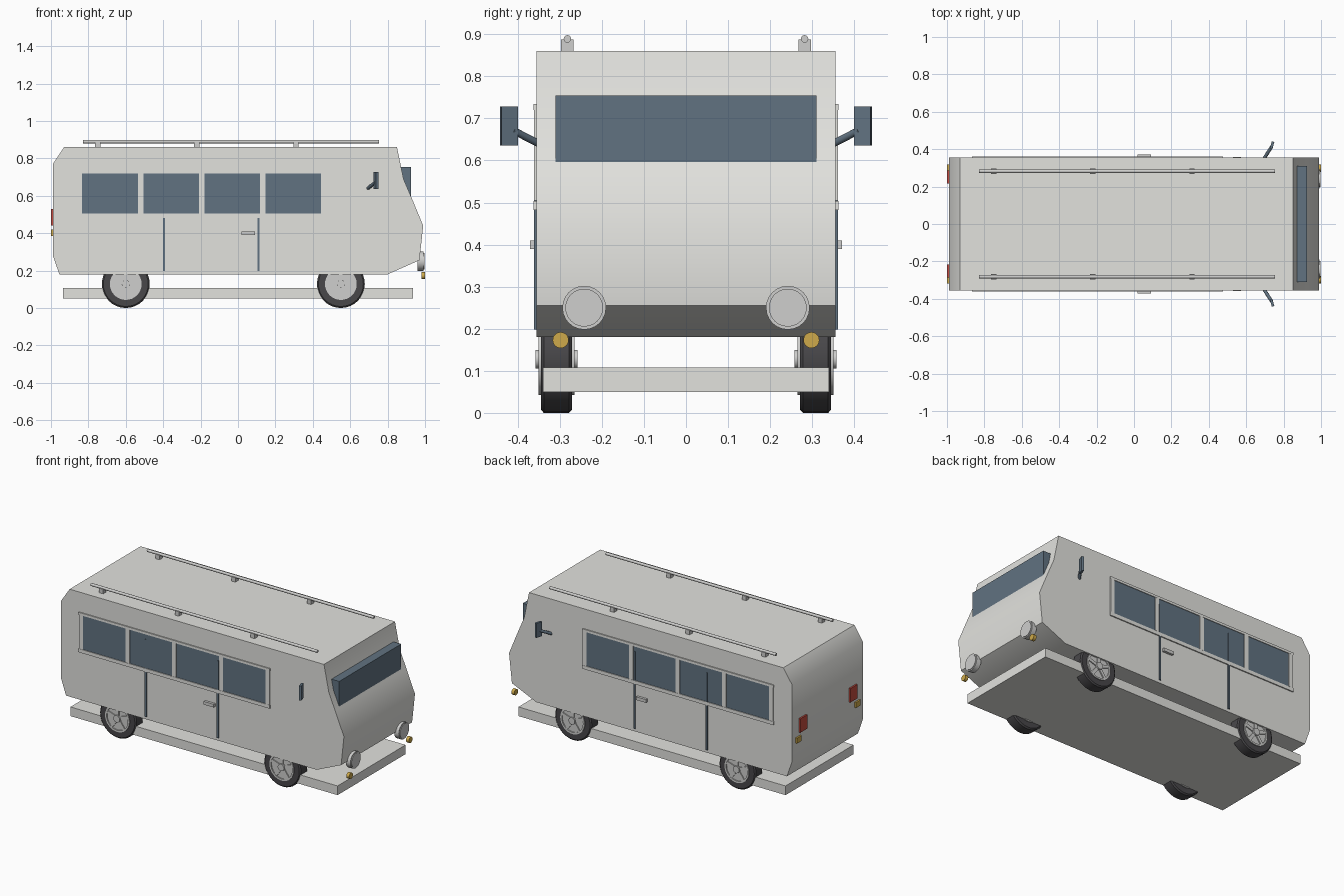
import bpy, bmesh, math
from mathutils import Vector, Matrix

old = bpy.data.objects.get("Cube")
if old:
    bpy.data.objects.remove(old)


def material(name, r, g, b):
    m = bpy.data.materials.new(name)
    m.use_nodes = True
    m.diffuse_color = (r, g, b, 1)
    m.node_tree.nodes["Principled BSDF"].inputs["Base Color"].default_value = (r, g, b, 1)
    return m


PAINT = material("body paint", 0.76, 0.76, 0.73)
GLASS = material("blue glass", 0.12, 0.17, 0.22)
RUBBER = material("tyre rubber", 0.065, 0.063, 0.068)
SILVER = material("silver trim", 0.62, 0.62, 0.61)
AMBER = material("amber lamp", 0.62, 0.40, 0.07)
RED = material("red lamp", 0.55, 0.07, 0.05)


def finish(name, bm, mat, smooth=False):
    bmesh.ops.recalc_face_normals(bm, faces=bm.faces)
    mesh = bpy.data.meshes.new(name)
    bm.to_mesh(mesh)
    bm.free()
    mesh.materials.append(mat)
    ob = bpy.data.objects.new(name, mesh)
    bpy.context.collection.objects.link(ob)
    if smooth:
        bpy.ops.object.select_all(action="DESELECT")
        ob.select_set(True)
        bpy.context.view_layer.objects.active = ob
        bpy.ops.object.shade_smooth_by_angle(angle=math.radians(35))
    return ob


def box(name, center, size, mat, rot=None):
    bm = bmesh.new()
    m = Matrix.Translation(center) @ (rot or Matrix()) @ Matrix.Diagonal((*size, 1))
    bmesh.ops.create_cube(bm, size=1, matrix=m)
    return finish(name, bm, mat)


def rod(name, a, b, radius, mat, sides=24):
    a, b = Vector(a), Vector(b)
    d = b - a
    m = Matrix.Translation((a + b) / 2) @ d.to_track_quat("Z", "Y").to_matrix().to_4x4()
    bm = bmesh.new()
    bmesh.ops.create_cone(bm, cap_ends=True, segments=sides, radius1=radius,
                          radius2=radius, depth=d.length, matrix=m)
    return finish(name, bm, mat, True)


def lathe(name, profile, center, mat, steps=32):
    """Spin a closed (radius, y) profile around the wheel axle."""
    bm = bmesh.new()
    vs = [bm.verts.new((r, y, 0)) for r, y in profile]
    es = [bm.edges.new((vs[i], vs[i - 1])) for i in range(len(vs))]
    bmesh.ops.spin(bm, geom=vs + es, cent=(0, 0, 0), axis=(0, 1, 0),
                   angle=math.tau, steps=steps, use_merge=True)
    bmesh.ops.remove_doubles(bm, verts=bm.verts, dist=1e-5)
    bmesh.ops.translate(bm, verts=bm.verts, vec=center)
    return finish(name, bm, mat, True)


# Body shell: side outline extruded across the width
outline = [(-0.955, 0.18), (0.80, 0.18), (0.97, 0.255), (0.99, 0.44), (0.93, 0.585),
           (0.885, 0.69), (0.85, 0.86), (-0.93, 0.86), (-0.99, 0.77), (-0.99, 0.28)]
bm = bmesh.new()
side = bm.faces.new([bm.verts.new((x, -0.355, z)) for x, z in outline])
ext = bmesh.ops.extrude_face_region(bm, geom=[side])
bmesh.ops.translate(bm, vec=(0, 0.71, 0),
                    verts=[v for v in ext["geom"] if isinstance(v, bmesh.types.BMVert)])
finish("body_shell", bm, PAINT, True)

# Chassis slab and windscreen
box("chassis_slab", (0, 0, 0.079), (1.87, 0.68, 0.058), PAINT)
box("windscreen", (0.897, 0, 0.67), (0.056, 0.62, 0.17), GLASS)

for s, label in ((1, "left"), (-1, "right")):
    # Side windows with trim
    box(f"{label}_window_band", (-0.195, s * 0.355, 0.612), (1.3, 0.006, 0.215), GLASS)
    for i in range(5):
        box(f"{label}_window_post_{i}", (-0.847 + i * 0.3265, s * 0.356, 0.612),
            (0.028, 0.011, 0.215), PAINT)
    for part, z, h in (("top", 0.727, 0.015), ("bottom", 0.493, 0.022)):
        box(f"{label}_window_trim_{part}", (-0.195, s * 0.356, z), (1.34, 0.012, h), PAINT)

    # Door seams and handle
    for i, x in enumerate((-0.395, 0.11)):
        box(f"{label}_door_seam_{i}", (x, s * 0.357, 0.443), (0.012, 0.009, 0.49), GLASS)
    box(f"{label}_door_handle", (0.055, s * 0.363, 0.40), (0.07, 0.016, 0.02), SILVER)

    # Wing mirror
    rod(f"{label}_mirror_arm", (0.695, s * 0.35, 0.64), (0.735, s * 0.412, 0.672),
        0.009, GLASS, 12)
    box(f"{label}_mirror_head", (0.738, s * 0.421, 0.682), (0.014, 0.04, 0.092), GLASS,
        Matrix.Rotation(-s * 0.3, 4, "Z"))

    # Roof rail
    rod(f"{label}_roof_rail", (-0.83, s * 0.282, 0.889), (0.755, s * 0.282, 0.889),
        0.009, SILVER, 12)
    for i, x in enumerate((-0.75, -0.22, 0.31)):
        box(f"{label}_rail_foot_{i}", (x, s * 0.282, 0.871), (0.028, 0.03, 0.034), SILVER)

    # Front lamps
    rod(f"{label}_headlight_bezel", (0.96, s * 0.242, 0.25), (0.992, s * 0.242, 0.25),
        0.052, SILVER)
    rod(f"{label}_headlight_lens", (0.98, s * 0.242, 0.25), (0.996, s * 0.242, 0.25),
        0.045, SILVER)
    rod(f"{label}_front_indicator", (0.98, s * 0.298, 0.173), (1.0, s * 0.298, 0.173),
        0.019, AMBER)

    # Rear lamps
    box(f"{label}_tail_lamp", (-0.993, s * 0.251, 0.485), (0.014, 0.07, 0.088), RED)
    box(f"{label}_rear_indicator", (-0.993, s * 0.295, 0.402), (0.014, 0.046, 0.034), AMBER)

    # Wheels: tyre ring, dished rim, five spokes and hub
    for end, x in (("rear", -0.6), ("front", 0.55)):
        c = Vector((x, s * 0.308, 0.128))
        name = f"{label}_{end}"
        lathe(f"{name}_tyre", [(0.08, -0.037), (0.12, -0.037), (0.128, -0.03),
                               (0.128, 0.03), (0.12, 0.037), (0.08, 0.037)], c, RUBBER)
        lathe(f"{name}_rim", [(0.074, -0.043), (0.085, -0.043), (0.085, 0.043),
                              (0.074, 0.043)], c, SILVER)
        rod(f"{name}_wheel_disc", c - Vector((0, 0.036, 0)), c + Vector((0, 0.036, 0)),
            0.076, SILVER, 32)
        rod(f"{name}_hub", c - Vector((0, 0.05, 0)), c + Vector((0, 0.05, 0)), 0.022, SILVER)
        for k in range(5):
            turn = Matrix.Rotation(k * math.tau / 5, 4, "Y")
            box(f"{name}_spoke_{k}", c + turn @ Vector((0, 0, 0.047)),
                (0.02, 0.084, 0.06), SILVER, turn)
